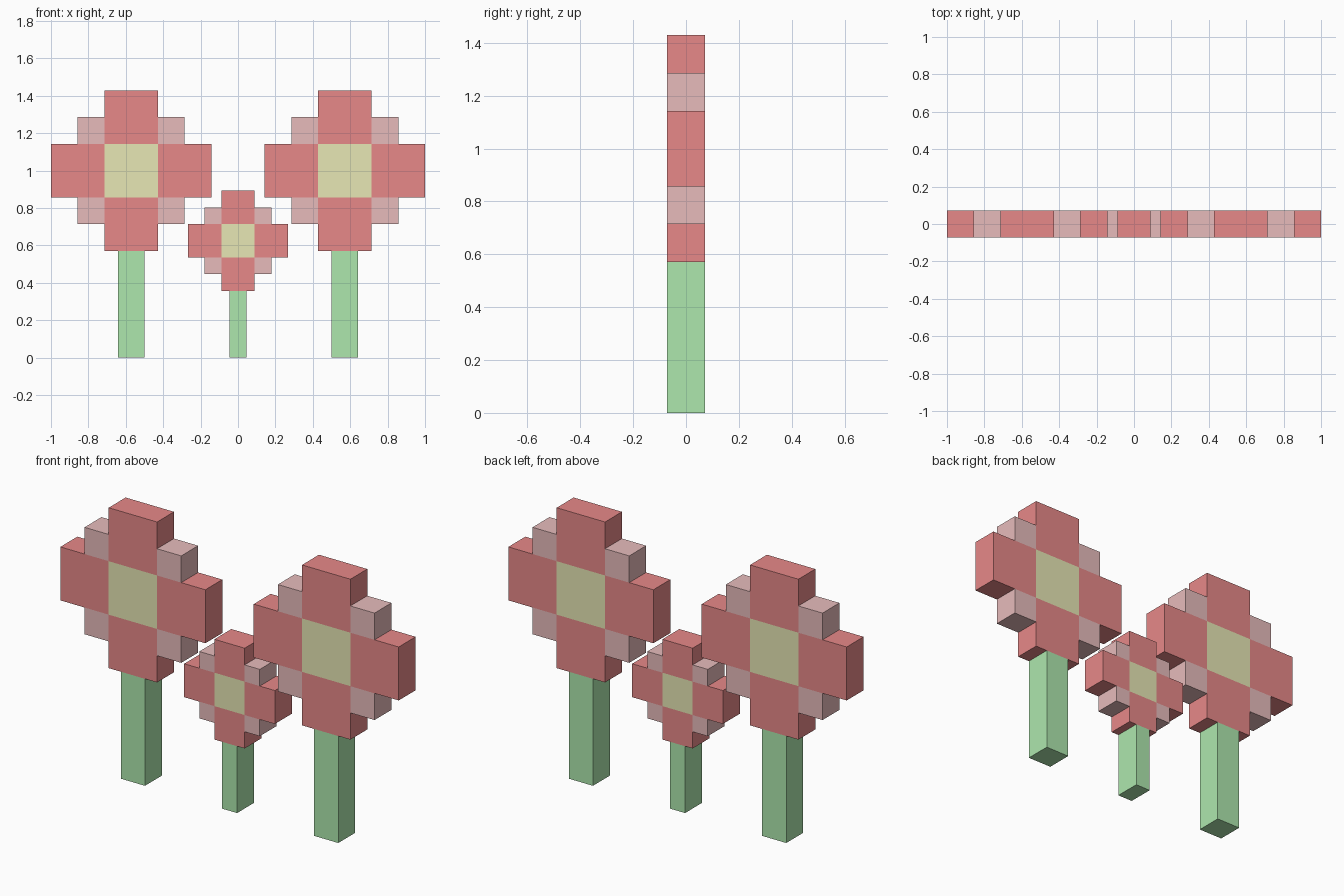
import bpy, bmesh
from mathutils import Matrix, Vector

if "Cube" in bpy.data.objects:
    bpy.data.objects.remove(bpy.data.objects["Cube"])

DEPTH = 1 / 7


def material(name, rgb):
    m = bpy.data.materials.new(name)
    m.diffuse_color = (*rgb, 1)
    m.use_nodes = True
    m.node_tree.nodes["Principled BSDF"].inputs["Base Color"].default_value = m.diffuse_color
    return m


RED = material("petal_red", (0.80, 0.25, 0.25))
PINK = material("corner_pink", (0.80, 0.50, 0.50))
YELLOW = material("centre_yellow", (0.80, 0.80, 0.46))
GREEN = material("stem_green", (0.42, 0.80, 0.42))


def boxes(name, mat, unit, origin, rects):
    """One object made of boxes; each rect is (x, z, width, height) in units."""
    bm = bmesh.new()
    for x, z, w, h in rects:
        size = Matrix.Diagonal((w * unit, DEPTH, h * unit, 1))
        bmesh.ops.create_cube(bm, size=1, matrix=Matrix.Translation((x * unit, 0, z * unit)) @ size)
    mesh = bpy.data.meshes.new(name)
    bm.to_mesh(mesh)
    bm.free()
    mesh.materials.append(mat)
    ob = bpy.data.objects.new(name, mesh)
    ob.location = Vector(origin)
    bpy.context.collection.objects.link(ob)


def flower(prefix, x, scale):
    u = scale / 7
    head = (x, 0, 7 * u)
    # Stem from the ground up to the lowest petal
    boxes(prefix + "_stem", GREEN, u, (x, 0, 0), [(0, 2, 1, 4)])
    # Square centre, cross of four petals, small corner blocks
    boxes(prefix + "_centre", YELLOW, u, head, [(0, 0, 2, 2)])
    boxes(prefix + "_petals", RED, u, head,
          [(2, 0, 2, 2), (-2, 0, 2, 2), (0, 2, 2, 2), (0, -2, 2, 2)])
    boxes(prefix + "_corners", PINK, u, head,
          [(sx * 1.5, sz * 1.5, 1, 1) for sx in (-1, 1) for sz in (-1, 1)])


# Two tall flowers with a small one between them
flower("left_flower", -4 / 7, 1)
flower("right_flower", 4 / 7, 1)
flower("small_flower", 0, 0.625)
